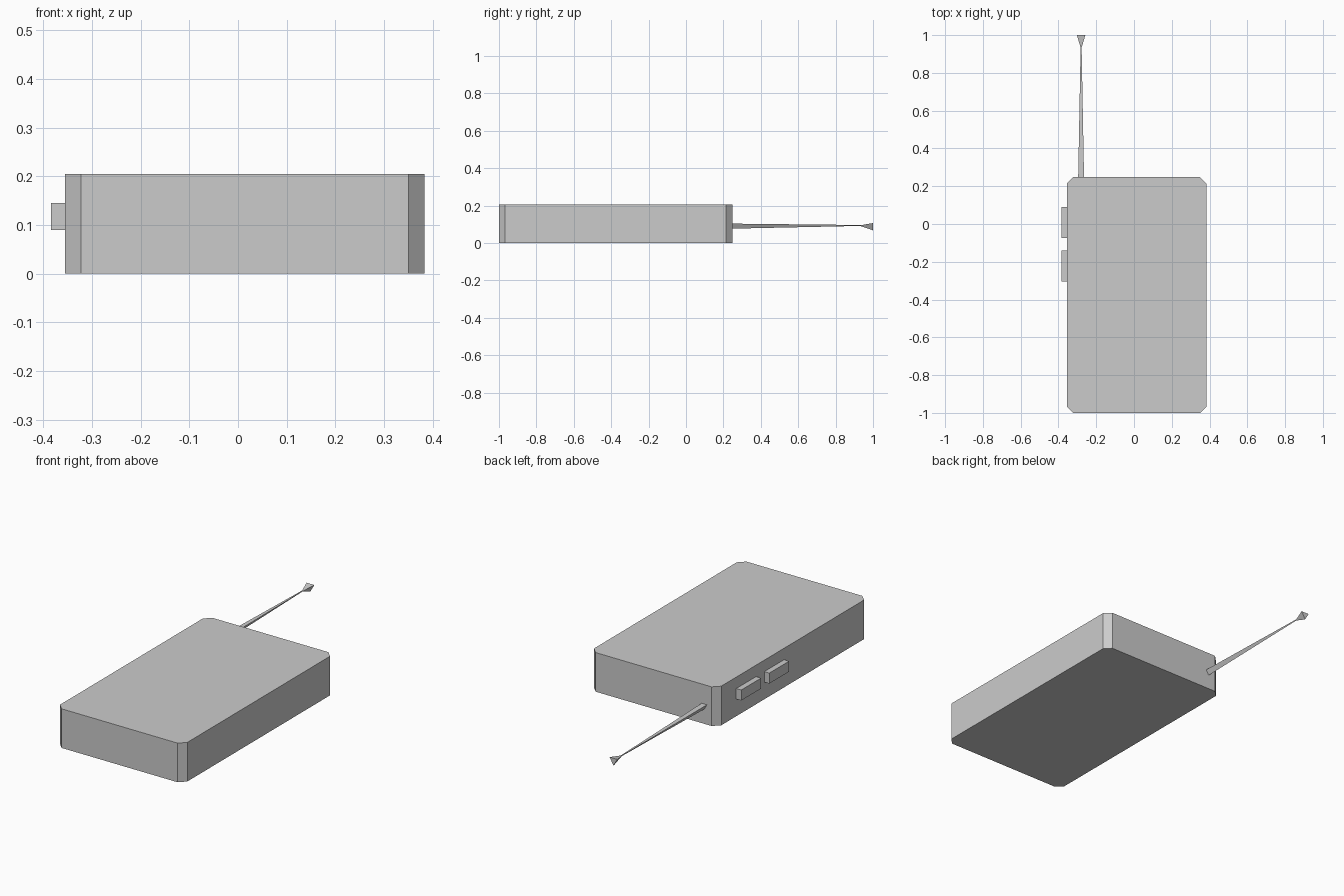
import bpy, bmesh, math

if "Cube" in bpy.data.objects:
    bpy.data.objects.remove(bpy.data.objects["Cube"])

grey = bpy.data.materials.new("light_grey")
grey.use_nodes = True
colour = (0.6, 0.6, 0.6, 1)
grey.diffuse_color = colour
grey.node_tree.nodes["Principled BSDF"].inputs["Base Color"].default_value = colour


def finish(name, bm):
    bmesh.ops.recalc_face_normals(bm, faces=bm.faces)
    mesh = bpy.data.meshes.new(name)
    bm.to_mesh(mesh)
    bm.free()
    mesh.materials.append(grey)
    obj = bpy.data.objects.new(name, mesh)
    bpy.context.collection.objects.link(obj)
    return obj


def box(name, low, high, chamfer=0):
    """Box between two corners, with optional chamfered upright edges."""
    bm = bmesh.new()
    bmesh.ops.create_cube(bm, size=1)
    for v in bm.verts:
        v.co = [(a + b) / 2 + c * (b - a) for a, b, c in zip(low, high, v.co)]
    if chamfer:
        upright = [e for e in bm.edges
                   if abs(e.verts[0].co.z - e.verts[1].co.z) > 0.01]
        bmesh.ops.bevel(bm, geom=upright, offset=chamfer, segments=1,
                        affect='EDGES')
    return finish(name, bm)


def three_sided_rod(name, x, z, y_start, y_end, r_start, r_end):
    """Tapered triangular rod along y, with one edge pointing down."""
    bm = bmesh.new()
    rings = []
    for y, r in ((y_start, r_start), (y_end, r_end)):
        angles = [math.radians(-90 + 120 * i) for i in range(3)]
        rings.append([bm.verts.new((x + r * math.cos(a), y, z + r * math.sin(a)))
                      for a in angles])
    a, b = rings
    for i in range(3):
        j = (i + 1) % 3
        bm.faces.new((a[i], a[j], b[j], b[i]))
    bm.faces.new(a)
    bm.faces.new(b)
    bmesh.ops.remove_doubles(bm, verts=bm.verts, dist=0.0001)
    return finish(name, bm)


# Main case
box("case", (-0.355, -1, 0), (0.383, 0.248, 0.205), 0.033)

# Two buttons on the side
for name, y in (("front_button", -0.305), ("rear_button", -0.073)):
    box(name, (-0.384, y, 0.09), (-0.345, y + 0.164, 0.145))

# Antenna and its flared tip
three_sided_rod("antenna", -0.28, 0.095, 0.24, 0.94, 0.018, 0.003)
three_sided_rod("antenna_tip", -0.28, 0.094, 0.925, 1.0, 0, 0.026)
